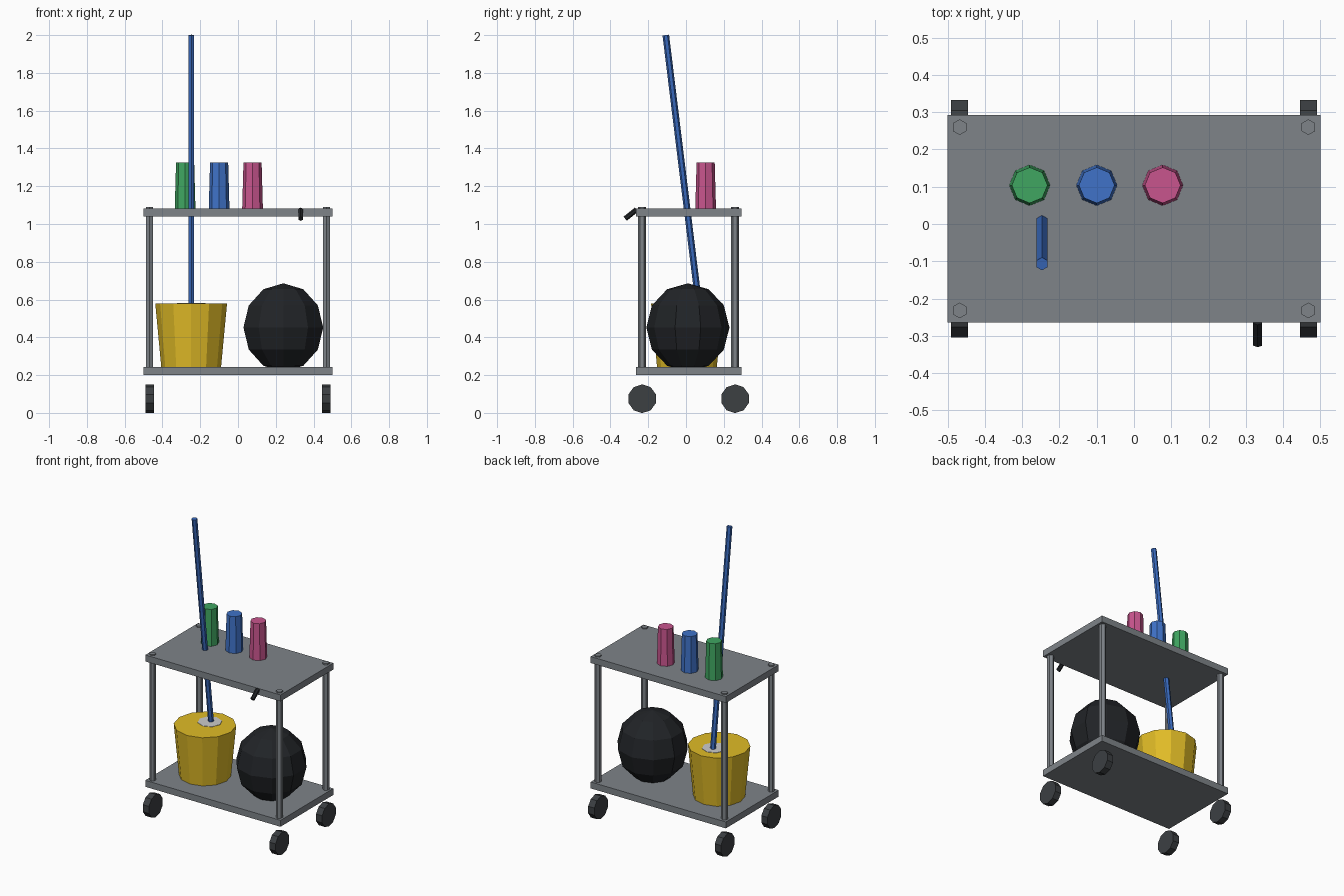
import bpy
from math import pi
from mathutils import Vector

if "Cube" in bpy.data.objects:
    bpy.data.objects.remove(bpy.data.objects["Cube"])


def finish(name, color=None):
    ob = bpy.context.object
    ob.name = name
    if color:
        mat = bpy.data.materials.new(name + "_material")
        mat.diffuse_color = (*color, 1)
        mat.use_nodes = True
        mat.node_tree.nodes["Principled BSDF"].inputs["Base Color"].default_value = mat.diffuse_color
        ob.data.materials.append(mat)
    return ob


def rod(name, a, b, r1, r2=None, sides=6, color=None, spin=0):
    """Flat-sided solid running from a to b, optionally tapered."""
    a, b = Vector(a), Vector(b)
    d = b - a
    bpy.ops.mesh.primitive_cone_add(vertices=sides, radius1=r1,
                                    radius2=r1 if r2 is None else r2,
                                    depth=d.length, location=(a + b) / 2)
    ob = finish(name, color)
    q = Vector((0, 0, 1)).rotation_difference(d)
    ob.rotation_euler = (q @ Vector((0, 0, 1)).rotation_difference(Vector((0, 0, 1)))).to_euler()
    if spin:
        ob.rotation_euler.rotate_axis('Z', spin)
    return ob


GREY = (0.21, 0.23, 0.25)
DARK = (0.045, 0.05, 0.055)
BLACK = (0.015, 0.017, 0.02)
BLUE = (0.04, 0.14, 0.5)
YELLOW = (0.75, 0.5, 0.02)
FRONT, BACK = -0.232, 0.26

# two trays
for name, z in (("lower_tray", 0.222), ("upper_tray", 1.06)):
    bpy.ops.mesh.primitive_cube_add(size=1, location=(0, 0.014, z))
    finish(name, GREY).scale = (1.0, 0.558, 0.043)

# corner posts and wheels
for sx, xn in ((-1, "left"), (1, "right")):
    for y, yn in ((FRONT, "front"), (BACK, "back")):
        x = sx * 0.468
        rod(f"{yn}_{xn}_post", (x, y, 0.21), (x, y, 1.09), 0.021, color=GREY)
        rod(f"{yn}_{xn}_wheel", (x - 0.0225, y, 0.075), (x + 0.0225, y, 0.075),
            0.076, sides=10, color=DARK, spin=pi / 10)

# spray bottles on the upper tray
for name, x, col in (("green_bottle", -0.28, (0.05, 0.38, 0.12)),
                     ("blue_bottle", -0.10, (0.05, 0.17, 0.58)),
                     ("pink_bottle", 0.077, (0.58, 0.09, 0.27))):
    rod(name, (x, 0.104, 1.075), (x, 0.104, 1.325), 0.055, 0.048, 8, col)

# bucket, mop head and mop handle
rod("bucket", (-0.248, 0.005, 0.24), (-0.248, 0.005, 0.58), 0.158, 0.19, 12, YELLOW)
rod("mop_head", (-0.247, 0.055, 0.45), (-0.247, 0.055, 0.582), 0.10, 0.075, 8, (0.7, 0.7, 0.68))
rod("mop_handle", (-0.247, 0.077, 0.5), (-0.247, -0.107, 2.0), 0.0175, color=BLUE)

# rubbish bag, slightly taller than wide
bpy.ops.mesh.primitive_uv_sphere_add(segments=10, ring_count=6, radius=1,
                                     location=(0.24, 0.01, 0.452))
finish("rubbish_bag", BLACK).scale = (0.222, 0.22, 0.234)

# small hook on the front edge
rod("front_hook", (0.332, -0.322, 1.028), (0.332, -0.262, 1.076), 0.014, color=BLACK)
